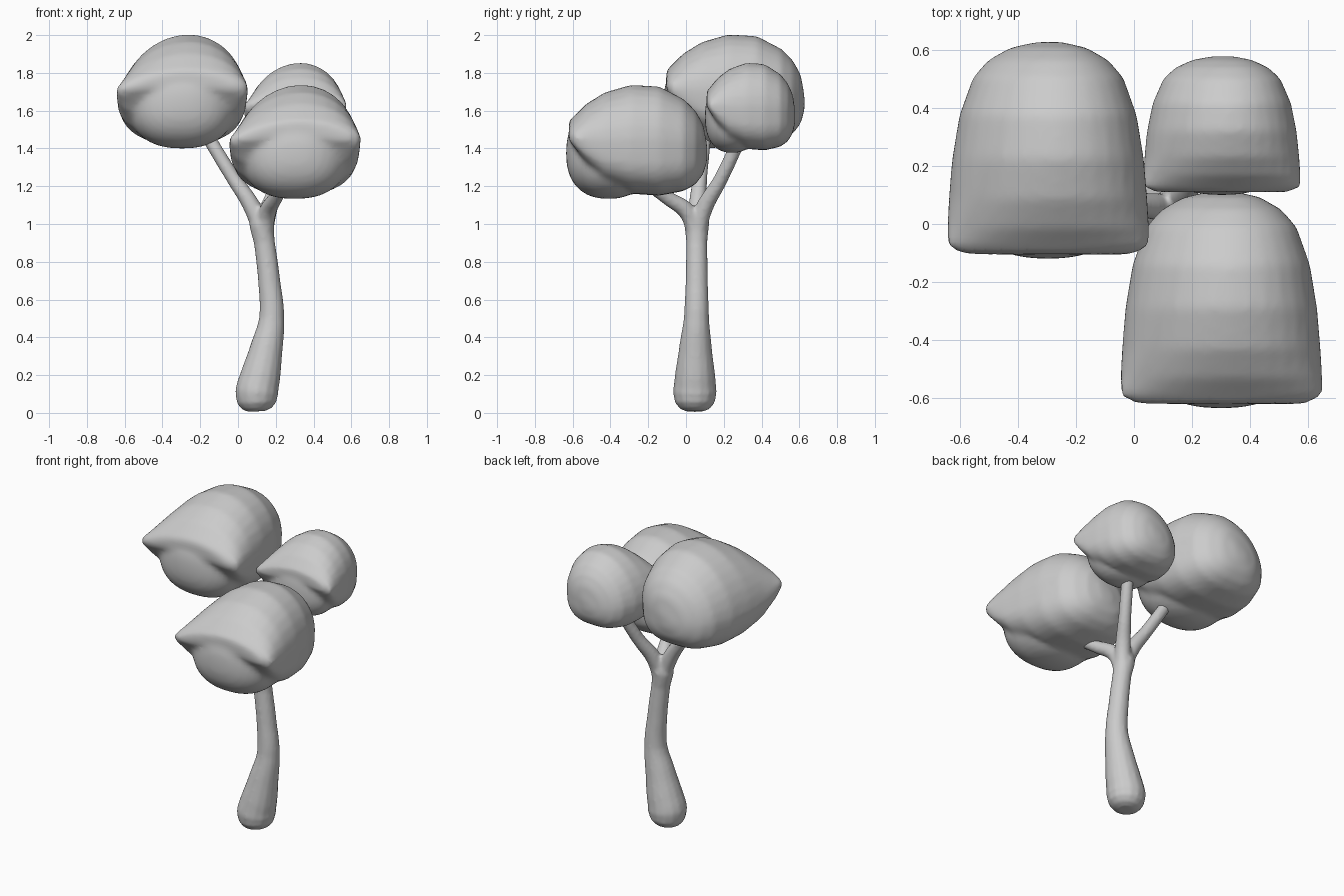
import bpy, bmesh
from math import cos, sin, pi, copysign
from mathutils import Matrix, Vector

if "Cube" in bpy.data.objects:
    bpy.data.objects.remove(bpy.data.objects["Cube"])


def make_object(name, bm):
    bmesh.ops.recalc_face_normals(bm, faces=bm.faces)
    mesh = bpy.data.meshes.new(name)
    bm.to_mesh(mesh)
    bm.free()
    ob = bpy.data.objects.new(name, mesh)
    bpy.context.collection.objects.link(ob)
    return ob


def select(*obs):
    bpy.ops.object.select_all(action='DESELECT')
    for ob in obs:
        ob.select_set(True)
    bpy.context.view_layer.objects.active = obs[0]


def fuse(name, obs, voxel, iterations):
    # melt overlapping parts into one soft skin
    select(*obs)
    bpy.ops.object.join()
    ob = bpy.context.view_layer.objects.active
    ob.name = name
    rem = ob.modifiers.new("remesh", 'REMESH')
    rem.mode = 'VOXEL'
    rem.voxel_size = voxel
    soft = ob.modifiers.new("soften", 'SMOOTH')
    soft.factor = 0.5
    soft.iterations = iterations
    for m in ("remesh", "soften"):
        bpy.ops.object.modifier_apply(modifier=m)
    bpy.ops.object.shade_smooth_by_angle(angle=1.0)
    return ob


def tube(name, points):
    # tapered round limb through (x, y, z, radius) points
    curve = bpy.data.curves.new(name, 'CURVE')
    curve.dimensions = '3D'
    curve.bevel_depth = 1.0
    curve.bevel_resolution = 5
    curve.resolution_u = 5
    curve.use_fill_caps = True
    spline = curve.splines.new('BEZIER')
    spline.bezier_points.add(len(points) - 1)
    for bp, (x, y, z, r) in zip(spline.bezier_points, points):
        bp.co = (x, y, z)
        bp.radius = r
        bp.handle_left_type = bp.handle_right_type = 'AUTO'
    ob = bpy.data.objects.new(name, curve)
    bpy.context.collection.objects.link(ob)
    select(ob)
    bpy.ops.object.convert(target='MESH')
    return bpy.context.view_layer.objects.active


# hood sections, back to front: y, half width, top, widest level, bottom, droop
HOOD = [(.372, .04, -.02, -.06, -.10, 0), (.352, .13, .09, -.06, -.17, 0),
        (.31, .205, .165, -.06, -.225, 0),
        (.25, .258, .225, -.05, -.26, 0), (.12, .305, .293, -.05, -.285, 0),
        (-.03, .330, .302, -.05, -.275, 0), (-.17, .342, .262, -.03, -.225, .01),
        (-.27, .348, .20, .02, -.12, .03), (-.33, .348, .14, .065, -.02, .05),
        (-.36, .29, .11, .075, .03, .05)]
SEG = 32


def foliage(name, centre, scale):
    # hood: overhanging canopy lofted along y
    bm = bmesh.new()
    rings = []
    for y, w, top, mid, bot, droop in HOOD:
        ring = []
        for i in range(SEG):
            a = 2 * pi * i / SEG
            c, s = cos(a), sin(a)
            e = 1.0 if s >= 0 else 0.75
            u = copysign(abs(c) ** e, c)
            v = abs(s) ** e
            z = mid + v * (top - mid if s >= 0 else bot - mid) - droop * u * u
            x = w * u + (.035 * v if s > 0 else 0)
            ring.append(bm.verts.new((x, y, z)))
        rings.append(ring)
    for r0, r1 in zip(rings, rings[1:]):
        for i in range(SEG):
            j = (i + 1) % SEG
            bm.faces.new((r0[i], r0[j], r1[j], r1[i]))
    bm.faces.new(rings[0])
    bm.faces.new(rings[-1])
    place = Matrix.Translation(Vector(centre)) @ Matrix.Diagonal((*scale, 1))
    bm.transform(place)
    hood = make_object(name, bm)

    # bulge: squarish lobe filling the front under the hood
    bm = bmesh.new()
    bmesh.ops.create_icosphere(bm, subdivisions=4, radius=1.0)
    for v in bm.verts:
        v.co = [copysign(abs(k) ** .85, k) for k in v.co]
    bm.transform(place @ Matrix.Translation((0, -.15, -.06))
                 @ Matrix.Diagonal((.285, .225, .242, 1)))
    bulge = make_object(name + "_bulge", bm)
    fuse(name, [hood, bulge], .018 * scale[2], 4)


foliage("foliage_left", (-.297, .255, 1.702), (1, 1, 1))
foliage("foliage_front_right", (.30, -.26, 1.435), (1, 1, 1))
foliage("foliage_back_right", (.302, .34, 1.615), (.78, .64, .79))

# trunk with rounded foot and gentle bend
trunk = tube("trunk", [(.103, .047, .008, .045), (.102, .047, .022, .080),
                       (.10, .047, .055, .106), (.10, .047, .11, .116),
                       (.12, .048, .2, .107), (.148, .05, .33, .089),
                       (.178, .055, .5, .067), (.165, .057, .7, .059),
                       (.14, .057, .9, .056), (.125, .057, 1.0, .066),
                       (.12, .057, 1.07, .05)])

# branches to each clump
left = tube("branch_left", [(.135, .057, .93, .05), (.075, .06, 1.09, .047),
                            (-.03, .075, 1.25, .038), (-.17, .10, 1.48, .036)])
front = tube("branch_front", [(.135, .057, .93, .05), (.155, .01, 1.06, .047),
                              (.20, -.10, 1.14, .038), (.26, -.23, 1.24, .036)])
back = tube("branch_back", [(.135, .057, .93, .05), (.16, .09, 1.07, .047),
                            (.22, .18, 1.23, .038), (.28, .28, 1.44, .036)])
fuse("trunk_and_branches", [trunk, left, front, back], .011, 4)
